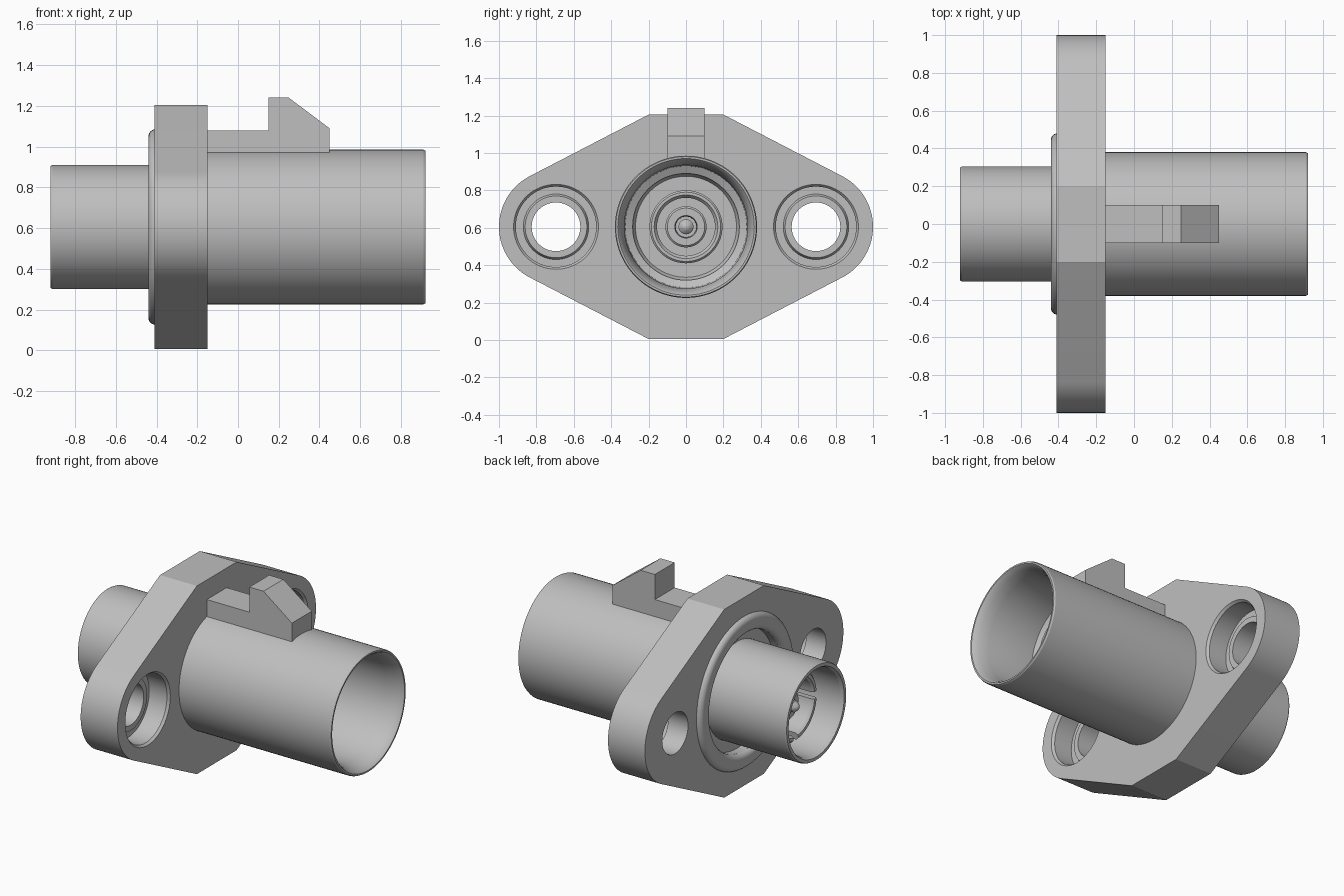
import bpy
import bmesh
from math import sin, cos, pi, radians, atan2

cube = bpy.data.objects.get("Cube")
if cube:
    bpy.data.objects.remove(cube, do_unlink=True)

AXIS_Z = 0.605
EAR_Y = 0.695
BACK, FRONT = -0.41, -0.15

grey = bpy.data.materials.new("Plain grey")
grey.use_nodes = True
GREY = (0.52, 0.52, 0.52, 1)
grey.diffuse_color = GREY
grey.node_tree.nodes["Principled BSDF"].inputs["Base Color"].default_value = GREY


def finish(name, bm):
    bmesh.ops.remove_doubles(bm, verts=bm.verts, dist=1e-5)
    bmesh.ops.recalc_face_normals(bm, faces=bm.faces)
    mesh = bpy.data.meshes.new(name)
    bm.to_mesh(mesh)
    bm.free()
    mesh.materials.append(grey)
    obj = bpy.data.objects.new(name, mesh)
    bpy.context.collection.objects.link(obj)
    return obj


def smooth(obj):
    bpy.ops.object.select_all(action="DESELECT")
    obj.select_set(True)
    bpy.context.view_layer.objects.active = obj
    bpy.ops.object.shade_smooth_by_angle(angle=radians(25))


def revolve(name, profile, y=0, loop=False, start=0, sweep=2 * pi, steps=96):
    """Turn (x, radius) points about a lengthwise axis; cap partial turns."""
    bm = bmesh.new()
    full = sweep > 6.28
    rings = []
    for i in range(steps if full else steps + 1):
        a = start + sweep * i / steps
        rings.append([bm.verts.new((x, y + r * cos(a), AXIS_Z + r * sin(a)))
                      for x, r in profile])
    n = len(profile)
    for i in range(steps):
        p, q = rings[i], rings[(i + 1) % len(rings)]
        for j in range(n if loop else n - 1):
            k = (j + 1) % n
            quad = [p[j], p[k], q[k], q[j]]
            if profile[j][1] == 0:
                quad = [p[j], p[k], q[k]]
            elif profile[k][1] == 0:
                quad = [p[j], p[k], q[j]]
            bm.faces.new(quad)
    if not full:
        bm.faces.new(rings[0])
        bm.faces.new(rings[-1])
    obj = finish(name, bm)
    smooth(obj)
    return obj


def extrude(name, points, offset):
    bm = bmesh.new()
    face = bm.faces.new([bm.verts.new(p) for p in points])
    out = bmesh.ops.extrude_face_region(bm, geom=[face])
    verts = [v for v in out["geom"] if isinstance(v, bmesh.types.BMVert)]
    bmesh.ops.translate(bm, verts=verts, vec=offset)
    return finish(name, bm)


def cut(obj, cutter):
    mod = obj.modifiers.new("Cut", "BOOLEAN")
    mod.operation = "DIFFERENCE"
    mod.solver = "EXACT"
    mod.object = cutter
    bpy.ops.object.select_all(action="DESELECT")
    obj.select_set(True)
    bpy.context.view_layer.objects.active = obj
    bpy.ops.object.modifier_apply(modifier=mod.name)
    bpy.data.objects.remove(cutter, do_unlink=True)


# Flange: flat top and bottom, straight tapers, round ears
tangent = radians(62.7)
outline = []
for side in (1, -1):
    outline.append((side * 0.2, -side * 0.6))
    for i in range(33):
        a = -tangent + 2 * tangent * i / 32
        outline.append((side * (EAR_Y + 0.305 * cos(a)), side * 0.305 * sin(a)))
    outline.append((side * 0.2, side * 0.6))
flange = extrude("flange", [(BACK, y, AXIS_Z + z) for y, z in outline],
                 (FRONT - BACK, 0, 0))

# Stepped mounting holes and the seal recess
for side in (-1, 1):
    cut(flange, revolve("hole_cutter", [
        (-0.5, 0), (-0.5, 0.13), (-0.27, 0.13), (-0.27, 0.165), (-0.29, 0.175),
        (-0.29, 0.215), (-0.165, 0.215), (FRONT, 0.227), (-0.1, 0.227),
        (-0.1, 0)], y=side * EAR_Y, steps=64))
cut(flange, revolve("recess_cutter", [
    (-0.5, 0), (-0.5, 0.375), (-0.36, 0.375), (-0.36, 0)]))
smooth(flange)

# Turned body: wide front socket and narrower rear barrel
revolve("body", [
    (0.43, 0), (0.43, 0.27), (0.46, 0.285), (0.48, 0.285), (0.5, 0.325),
    (0.82, 0.33), (0.88, 0.345), (0.915, 0.36), (0.92, 0.365), (0.92, 0.375),
    (0.91, 0.38), (-0.25, 0.38), (-0.36, 0.38), (-0.36, 0.305),
    (-0.91, 0.305), (-0.92, 0.3), (-0.92, 0.28), (-0.9, 0.27),
    (-0.55, 0.265), (-0.55, 0)])

# Rounded seal on the back of the flange
seal = [(-0.36, 0.48), (-0.405, 0.48)]
for i in range(9):
    a = pi / 2 * i / 8
    seal.append((-0.405 - 0.035 * sin(a), 0.445 + 0.035 * cos(a)))
for i in range(9):
    a = pi / 2 * i / 8
    seal.append((-0.405 - 0.035 * cos(a), 0.41 - 0.035 * sin(a)))
seal.append((-0.36, 0.375))
revolve("seal_ring", seal, loop=True)

# Latch block on top of the socket
latch = [(FRONT, 0.965), (FRONT, 1.08), (0.15, 1.08), (0.15, 1.24),
         (0.25, 1.24), (0.45, 1.09), (0.45, 0.965)]
extrude("latch_block", [(x, -0.1, z) for x, z in latch], (0, 0.2, 0))

# Front inner contact: sleeve, insulator and pin
revolve("front_sleeve", [
    (0.4, 0.195), (0.55, 0.195), (0.56, 0.185), (0.56, 0.17),
    (0.54, 0.155), (0.4, 0.155)], loop=True)
revolve("front_insulator", [
    (0.4, 0.11), (0.49, 0.11), (0.5, 0.1), (0.5, 0.06), (0.46, 0.055), (0.4, 0.055)],
    loop=True, steps=64)
revolve("front_pin", [
    (0.4, 0.04), (0.51, 0.04), (0.53, 0.022), (0.54, 0)], steps=32)

# Rear inner contact: slotted spring fingers, insulator and pin
gap = 0.12
for i in range(4):
    revolve("rear_finger", [
        (-0.5, 0.225), (-0.76, 0.225), (-0.775, 0.21), (-0.775, 0.19),
        (-0.76, 0.18), (-0.5, 0.18)], loop=True,
        start=i * pi / 2 + gap, sweep=pi / 2 - 2 * gap, steps=20)
revolve("rear_insulator", [
    (-0.5, 0.1), (-0.72, 0.1), (-0.73, 0.09), (-0.73, 0.055), (-0.5, 0.055)],
    loop=True, steps=64)
revolve("rear_pin", [
    (-0.5, 0.035), (-0.77, 0.035), (-0.79, 0.018), (-0.8, 0)], steps=32)
